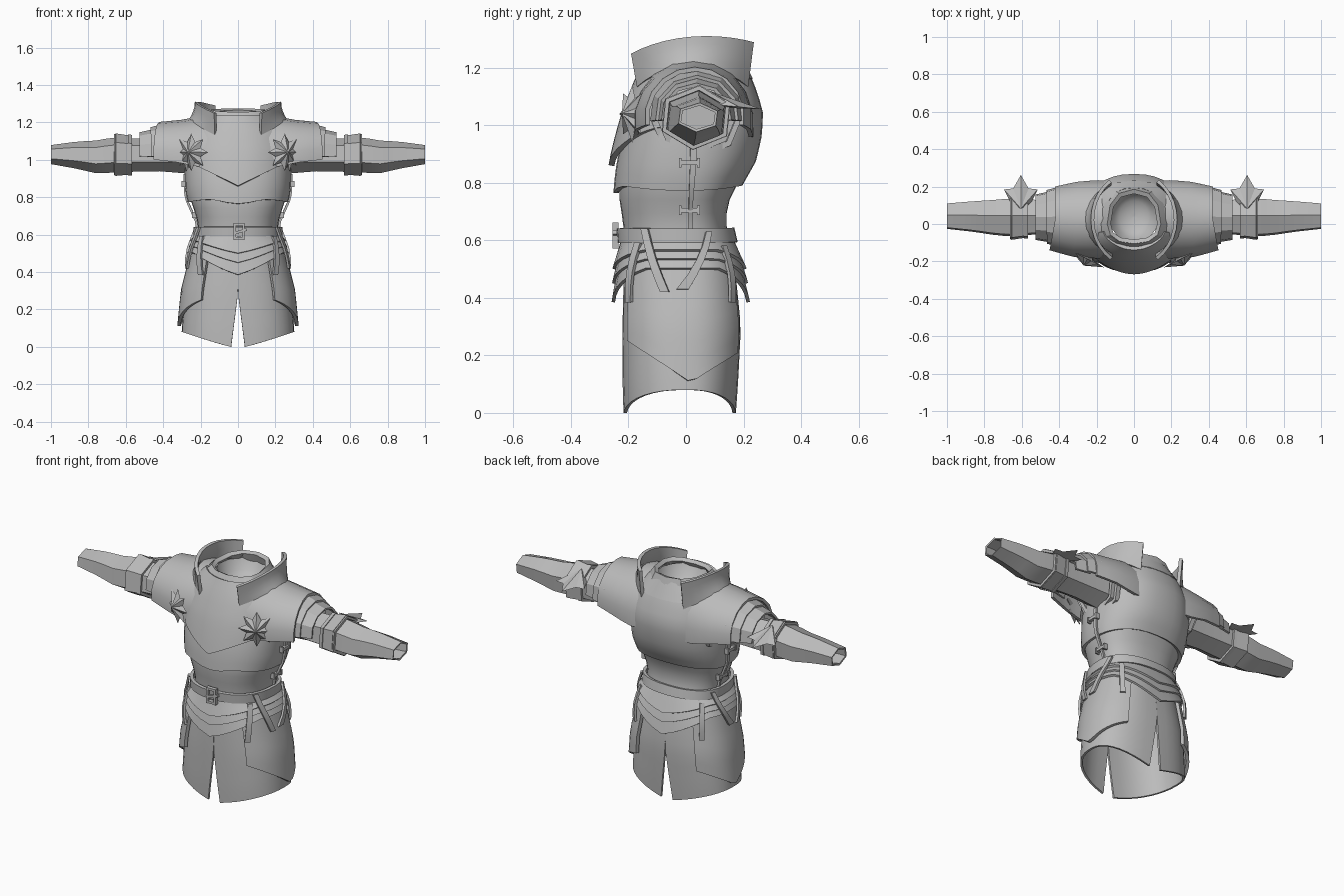
import bpy, math
from math import sin, cos, pi, radians
from mathutils import Vector

if "Cube" in bpy.data.objects:
    bpy.data.objects.remove(bpy.data.objects["Cube"])

steel = bpy.data.materials.new("grey steel")
steel.use_nodes = True
GREY = (0.5, 0.5, 0.5, 1)
steel.diffuse_color = GREY
steel.node_tree.nodes["Principled BSDF"].inputs["Base Color"].default_value = GREY


def build(name, verts, faces, thick=0.0, angle=30):
    """Make an object, thicken it and shade it."""
    me = bpy.data.meshes.new(name)
    me.from_pydata([tuple(v) for v in verts], [], faces)
    me.materials.append(steel)
    ob = bpy.data.objects.new(name, me)
    bpy.context.collection.objects.link(ob)
    bpy.ops.object.select_all(action='DESELECT')
    ob.select_set(True)
    bpy.context.view_layer.objects.active = ob
    if thick:
        mod = ob.modifiers.new("thickness", 'SOLIDIFY')
        mod.thickness, mod.offset = thick, 0
        bpy.ops.object.modifier_apply(modifier=mod.name)
    bpy.ops.object.mode_set(mode='EDIT')
    bpy.ops.mesh.select_all(action='SELECT')
    bpy.ops.mesh.normals_make_consistent(inside=False)
    bpy.ops.object.mode_set(mode='OBJECT')
    bpy.ops.object.shade_smooth_by_angle(angle=radians(angle))
    return ob


def sheet(name, f, nu, nv, thick=0.012, closed=False, angle=30):
    """Grid surface from f(u, v), optionally closed around u."""
    cols = nu if closed else nu + 1
    verts = [f(i / nu, j / nv) for j in range(nv + 1) for i in range(cols)]
    faces = []
    for j in range(nv):
        for i in range(nu):
            k = (i + 1) % cols
            faces.append((j * cols + i, j * cols + k, (j + 1) * cols + k, (j + 1) * cols + i))
    return build(name, verts, faces, thick, angle)


def lerp_rows(rows, t):
    for a, b in zip(rows, rows[1:]):
        if t <= b[0]:
            k = max(0, (t - a[0]) / (b[0] - a[0]))
            return [p + (q - p) * k for p, q in zip(a[1:], b[1:])]
    return list(rows[-1][1:])


# body outline: height, half width, front y, back y
BODY = [(0, .295, -.212, .168), (.1, .295, -.215, .175), (.3, .275, -.215, .185),
        (.5, .225, -.21, .165), (.6, .205, -.207, .148), (.67, .208, -.214, .13),
        (.76, .238, -.228, .15), (.8, .252, -.225, .175), (.88, .258, -.215, .22),
        (.97, .258, -.193, .24), (1.05, .25, -.17, .243), (1.15, .22, -.13, .21),
        (1.21, .165, -.1, .18), (1.25, .12, -.08, .16)]


def surf(th, z, off=0.0, keel=0.0):
    w, yf, yb = lerp_rows(BODY, z)
    s, c = sin(th), cos(th)
    y = (yf - off) if c > 0 else (yb + off)
    x = (w + off) * math.copysign(abs(s) ** .85, s)
    return Vector((x, y * abs(c) ** .85 - keel * max(0, c) ** 8, z))


def plate(name, lo, hi, zb, zt, off=0.0, nu=32, nv=6, gap=None, flare=0, keel=0, **kw):
    """Plate lying on the body between two angles and two edge heights."""
    lo, hi = radians(lo), radians(hi)

    def f(u, v):
        th = lo + (hi - lo) * u
        a, b = zb(th), zt(th)
        z = a + (b - a) * v
        if gap:
            g = (gap(z) / .29) ** (1 / .85)
            th = lo + g + (hi - lo - 2 * g) * u
        return surf(th, z, off + flare * (1 - v), keel)
    return sheet(name, f, nu, nv, closed=(hi - lo > 6.2), **kw)


def at(z):
    return lambda th: z


# torso shells
plate("waist_plate", 0, 360, at(.6), at(.84), 0, nu=36, nv=5)
plate("cuirass", 0, 360, lambda t: .775 + .02 * cos(t) ** 2 - .03 * max(0, cos(t)) ** 16,
      at(1.25), .016, nu=36, nv=11, thick=.018)
plate("breastplate", -74, 74, lambda t: .86 + .14 * min(1, abs(sin(t))) ** .85,
      at(1.235), .028, nu=24, nv=9, keel=.014, thick=.02)
plate("neck_rim", 0, 360, lambda t: 1.215 - .01 * cos(t), lambda t: 1.26 - .01 * cos(t),
      .014, nu=12, nv=1, thick=.025)
plate("back_neck_guard", 115, 245, at(1.16), at(1.235), .022, nu=8, nv=2)
sheet("neck_lining", lambda u, v: Vector((.132 * (1 - v) * sin(2 * pi * u),
      .04 + .14 * (1 - v) * cos(2 * pi * u), 1.235 - .1 * math.sqrt(v * (2 - v)))),
      24, 5, 0, True)

# belt, buckle and fauld
plate("belt", 0, 360, at(.592), at(.642), .022, nu=32, nv=1, thick=.018)
for i, tip in enumerate((.5, .45, .385)):
    plate("fauld_%d" % (i + 1), 0, 360,
          lambda t: tip + (.565 - .032 * i - tip) * min(1, abs(sin(t)) * 1.15),
          at(.61 - .01 * i), .01, nu=36, nv=3, flare=.03)


def box(name, c, size, rot=0.0):
    """Block with a turn about y."""
    cs = [(a, b, d) for a in (-.5, .5) for b in (-.5, .5) for d in (-.5, .5)]
    vs = []
    for a, b, d in cs:
        x, y, z = a * size[0], b * size[1], d * size[2]
        vs.append((c[0] + x * cos(rot) - z * sin(rot), c[1] + y, c[2] + x * sin(rot) + z * cos(rot)))
    return build(name, vs, [(0, 1, 3, 2), (4, 6, 7, 5), (0, 4, 5, 1),
                            (2, 3, 7, 6), (0, 2, 6, 4), (1, 5, 7, 3)])


for dx in (-.018, .03):
    box("buckle_side", (dx, -.245, .617), (.012, .022, .09))
for dz in (.58, .655):
    box("buckle_bar", (.006, -.245, dz), (.058, .022, .013))
box("buckle_tongue", (.012, -.248, .617), (.075, .016, .014), .3)


def star(name, c, ax, ay, out, radii, arc, n, height):
    """Ridged star or fan with alternating long and short rays."""
    ax, ay, out = (Vector(q).normalized() for q in (ax, ay, out))
    lo, hi = (radians(a) for a in arc)
    full = hi - lo > 6.2
    rim = [Vector(c) + (ax * sin(a) + ay * cos(a)) * radii[i % len(radii)]
           for i in range(n if full else n + 1) for a in [lo + (hi - lo) * i / n]]
    m = len(rim)
    verts = rim + [Vector(c) + out * height, Vector(c) - out * .012]
    faces = []
    for i in range(m if full else m - 1):
        faces += [(i, (i + 1) % m, m), ((i + 1) % m, i, m + 1)]
    if not full:
        faces += [(0, m, m + 1), (m - 1, m + 1, m)]
    return build(name, verts, faces, 0, 5)


# arm outline: x, y centre, z centre, y radius, z radius
ARM = [(.24, .04, 1.03, .1, .1), (.4, .04, 1.025, .09, .08), (.57, .035, 1.025, .096, .082),
       (.655, .035, 1.028, .108, .09), (.75, .035, 1.015, .098, .084),
       (.86, .04, 1.025, .085, .068), (1.0, .042, 1.028, .07, .046)]
TILT = 5


def arm_point(x, a, off=0.0):
    yc, zc, ry, rz = lerp_rows(ARM, x)
    return Vector((x, yc + (ry + off) * sin(a), zc + (rz + off) * cos(a)))


def arm_band(name, s, x0, x1, off, off_end, a0=TILT, a1=TILT + 360, nu=6, nv=1, thick=.012, lift=0):
    def f(u, v):
        p = arm_point(x0 + (x1 - x0) * v, radians(a0 + (a1 - a0) * u), off + (off_end - off) * v)
        return Vector((p.x * s, p.y, p.z + lift))
    return sheet(name, f, nu, nv, thick, a1 - a0 == 360, 25)


# pauldron outline: x, y centre, z centre, y radius, height
PAULDRON = [(.13, .025, 1.0, .2, .23), (.2, .025, 1.0, .205, .225), (.31, .025, 1.02, .195, .185),
            (.42, .03, 1.03, .165, .165)]

for s, side in ((1, "left"), (-1, "right")):
    # skirt half and hip plate
    start = 0 if s > 0 else 180
    plate(side + "_skirt", start, start + 180, lambda t: .08 * abs(sin(t)), at(.52), 0,
          nu=18, nv=8, gap=lambda z: .036 * max(0, 1 - z / .29))
    plate(side + "_hip_plate", *((36, 146) if s > 0 else (214, 324)),
          lambda t: .105 + .75 * abs(surf(t, .2).y - .015), at(.5), .022, nu=16, nv=6, thick=.018)

    # hanging straps: angle and height at both ends
    for i, (a0, z0, a1, z1) in enumerate(((58, .64, 76, .42), (113, .63, 88, .43),
                                          (50, .59, 40, .385), (131, .58, 136, .385))):
        def strap(u, v):
            a = radians(a0 + (a1 - a0) * v + (u - .5) * 7)
            p = surf(a, z0 + (z1 - z0) * v, .036 + .014 * sin(pi * v))
            return Vector((p.x * s, p.y, p.z))
        sheet("%s_strap_%d" % (side, i + 1), strap, 1, 4, .012)

    # side seam with ties
    def seam(u, v):
        p = surf(radians(94 + (u - .5) * 4), .635 + .29 * v, .012 + .016 * min(1, 2 * v))
        return Vector((p.x * s, p.y, p.z))
    sheet(side + "_side_seam", seam, 1, 8, .012)
    for x, z in ((.29, .87), (.235, .705)):
        box(side + "_side_tie", (s * x, .012, z), (.02, .065, .016))
        for dy in (-.032, .032):
            box(side + "_tie_end", (s * x, .012 + dy, z), (.024, .01, .032))

    # armhole rims
    for i, (x, r) in enumerate(((.255, .16), (.275, .138))):
        sheet("%s_armhole_rim_%d" % (side, i + 1), lambda u, v: Vector((
            s * (x + .025 * v - .03 * abs(cos(2 * pi * u))), .035 + r * sin(2 * pi * u),
            1.05 + r * cos(2 * pi * u))), 8, 1, .02, True)

    # pauldron with stepped lames
    def shoulder(u, v):
        yc, zc, ry, h = lerp_rows(PAULDRON, .13 + .29 * v)
        a = radians(-100 + 200 * u)
        x = .13 + .29 * v + .03 * v * max(0, -sin(a))
        return Vector((s * x, yc + ry * sin(a), zc + h * cos(a)))
    sheet(side + "_pauldron", shoulder, 10, 5, .016)
    arm_band(side + "_lame_1", s, .38, .465, .07, .048, -100, 100, 6, lift=.015)
    arm_band(side + "_lame_2", s, .44, .525, .043, .023, -100, 100, 6, lift=.012)

    # collar wing sweeping up out of the pauldron
    def wing(u, v):
        a = radians(33 + 112 * u)
        kx, ky = 1 + .17 * (1 - v) ** 2 * sin(pi * u), .9 + .1 * v
        top = 1.25 + .04 * u + .038 * sin(pi * u)
        low = 1.135 + .07 * sin(pi * u)
        return Vector((s * .222 * kx * sin(a), .025 - .25 * ky * cos(a), low + (top - low) * v))
    sheet(side + "_collar_wing", wing, 10, 4, .018)

    # arm pieces
    arm_band(side + "_upper_arm", s, .24, .6, 0, 0, nv=2)
    arm_band(side + "_forearm", s, .64, 1.0, 0, 0, nv=6, thick=.01)
    arm_band(side + "_elbow_cuff", s, .578, .655, .012, .014, thick=.02)
    arm_band(side + "_elbow_ridge", s, .568, .588, .018, .018, thick=.018)
    arm_band(side + "_elbow_edge", s, .642, .662, .014, .014, thick=.016)
    build(side + "_arm_lining", [(s * .9, p.y, p.z) for p in
          (arm_point(.9, radians(60 * i + TILT)) for i in range(6))], [tuple(range(6))])

    # elbow fan and chest rosette
    star(side + "_elbow_fan", (s * .605, .078, 1.075), (s, 0, 0), (0, 1, -.1), (0, .1, 1),
         (.06, .14, .12, .185, .12, .14, .06), (-60, 60), 6, .045)
    star(side + "_rosette", (s * .25, -.187, 1.04), (1, .5 * s, 0), (0, 0, 1),
         (.5 * s, -1, .05), (.1, .06), (0, 360), 16, .04)
